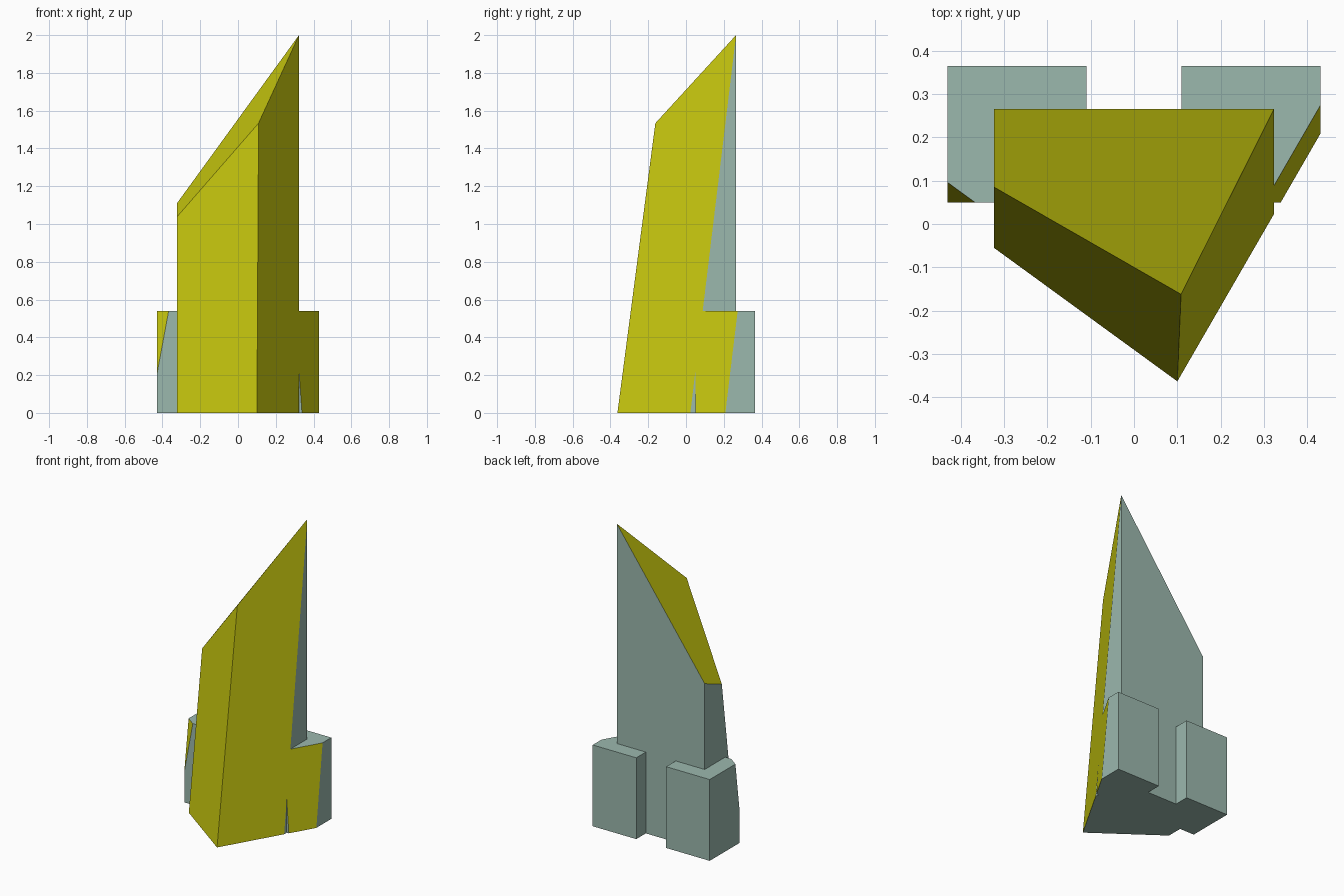
import bpy, bmesh
from mathutils import Vector

if "Cube" in bpy.data.objects:
    bpy.data.objects.remove(bpy.data.objects["Cube"])


def material(name, rgb):
    m = bpy.data.materials.new(name)
    m.diffuse_color = (*rgb, 1)
    m.use_nodes = True
    m.node_tree.nodes["Principled BSDF"].inputs["Base Color"].default_value = m.diffuse_color
    return m


glass = material("grey green", (0.33, 0.48, 0.42))
yellow = material("yellow", (0.62, 0.62, 0.005))


def box(name, lo, hi):
    lo, hi = Vector(lo), Vector(hi)
    bm = bmesh.new()
    bmesh.ops.create_cube(bm, size=1)
    for v in bm.verts:
        v.co = [(lo[i] + hi[i]) / 2 + v.co[i] * (hi[i] - lo[i]) for i in range(3)]
    me = bpy.data.meshes.new(name)
    bm.to_mesh(me)
    bm.free()
    ob = bpy.data.objects.new(name, me)
    bpy.context.collection.objects.link(ob)
    return ob


# Tall block with two low rear wings, merged into one solid
tower = box("tower", (-0.323, -0.6, -0.1), (0.323, 0.265, 2.6))
wings = [box("wing", (min(s * 0.11, s * 0.43), 0.05, -0.2),
             (max(s * 0.11, s * 0.43), 0.365, 0.54)) for s in (-1, 1)]
for w in wings:
    w.hide_render = True
    mod = tower.modifiers.new("join_wing", 'BOOLEAN')
    mod.operation = 'UNION'
    mod.solver = 'EXACT'
    mod.object = w
bpy.context.view_layer.update()
bm = bmesh.new()
bm.from_object(tower, bpy.context.evaluated_depsgraph_get())
tower.modifiers.clear()
for w in wings:
    bpy.data.objects.remove(w)
bmesh.ops.dissolve_limit(bm, angle_limit=0.01, verts=bm.verts[:], edges=bm.edges[:])
for f in bm.faces:
    f.material_index = 0

# Slice the solid with planes; sloping cuts are capped in yellow
tip = (0.1, -0.363, 0)
peak = (0.323, 0.265, 2)
knee = (0.11, -0.163, 1.535)
inside = Vector((0, 0.1, 0.2))
cuts = [
    (tip, (0.323, 0.023, 0), peak, 1),              # right facet
    (tip, (-0.323, -0.055, 0), knee, 1),            # left front facet
    (peak, (-0.323, 0.265, 1.11), knee, 1),         # sloping roof
    ((0, 0, 0), (1, 0, 0), (0, 1, 0), 0),           # flat base
]
for a, b, c, mat in cuts:
    a, b, c = Vector(a), Vector(b), Vector(c)
    n = (b - a).cross(c - a).normalized()
    if n.dot(inside - a) > 0:
        n = -n
    bmesh.ops.bisect_plane(bm, geom=bm.verts[:] + bm.edges[:] + bm.faces[:], dist=1e-4,
                           plane_co=a, plane_no=n, clear_outer=True)
    rim = [e for e in bm.edges if e.is_boundary]
    for f in bmesh.ops.holes_fill(bm, edges=rim, sides=0)["faces"]:
        f.material_index = mat
bmesh.ops.recalc_face_normals(bm, faces=bm.faces[:])
bm.to_mesh(tower.data)
bm.free()
tower.data.materials.clear()
tower.data.materials.append(glass)
tower.data.materials.append(yellow)
# Colour rule: the sloping cut faces are yellow, upright and level ones grey green
for p in tower.data.polygons:
    p.use_smooth = False
    p.material_index = int(0.02 < abs(p.normal.z) < 0.98)
